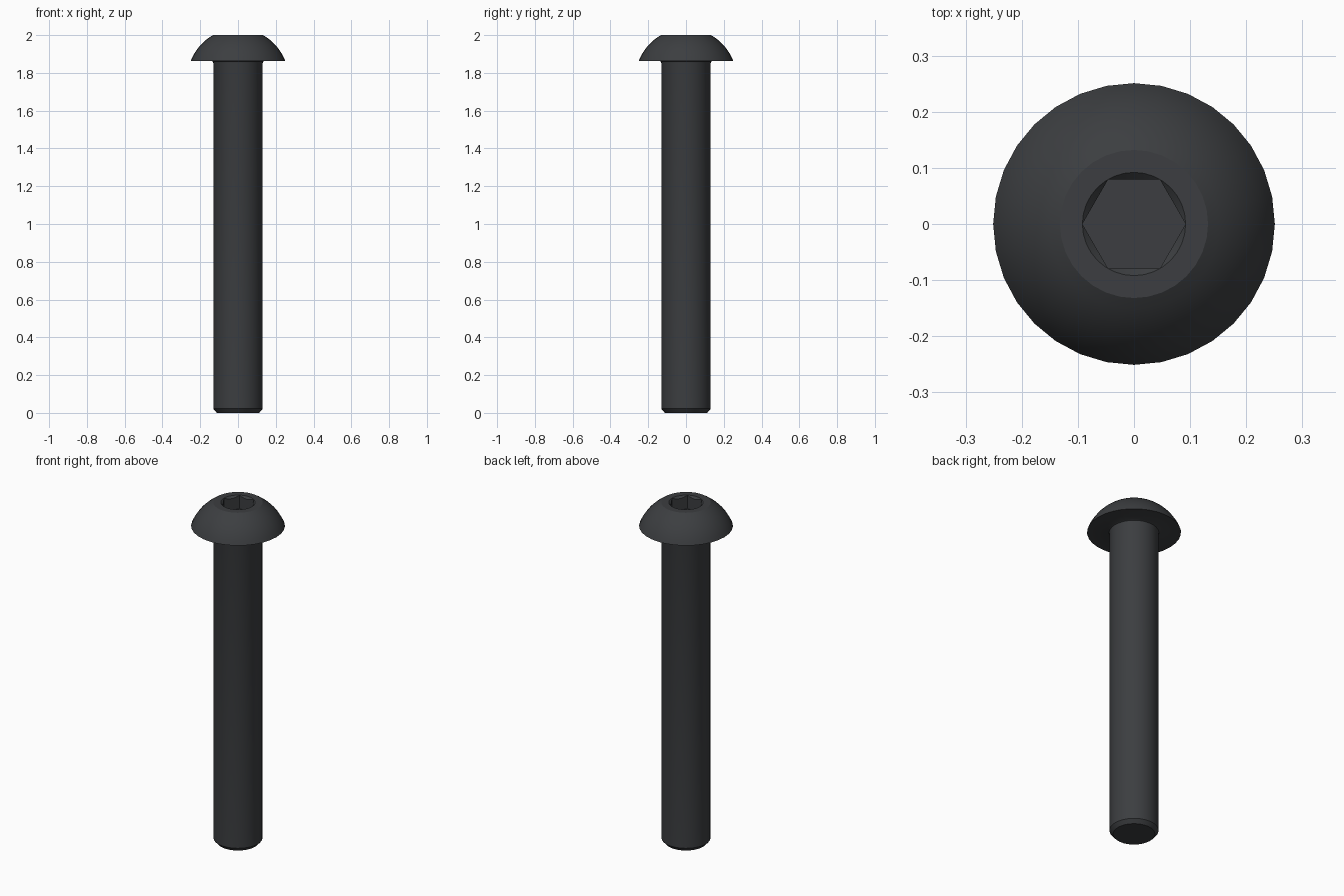
import bpy, bmesh
from math import pi, cos, sin, acos, asin, sqrt

if "Cube" in bpy.data.objects:
    bpy.data.objects.remove(bpy.data.objects["Cube"])

SIDES = 32
HEAD_Z, TOP_Z = 1.862, 2.0
HEAD_R, FLAT_R, SHANK_R = 0.251, 0.132, 0.131
SOCKET_R, SOCKET_DEPTH = 0.092, 0.08


def lathe(name, profile, sides):
    """Revolve (radius, z) points around z and cap both ends."""
    bm = bmesh.new()
    rings = [[bm.verts.new((r * cos(2 * pi * i / sides), r * sin(2 * pi * i / sides), z))
              for i in range(sides)] for r, z in profile]
    for a, b in zip(rings, rings[1:]):
        for i in range(sides):
            j = (i + 1) % sides
            bm.faces.new((a[i], a[j], b[j], b[i]))
    bm.faces.new(rings[0][::-1])
    bm.faces.new(rings[-1])
    bmesh.ops.recalc_face_normals(bm, faces=bm.faces)
    mesh = bpy.data.meshes.new(name)
    bm.to_mesh(mesh)
    bm.free()
    obj = bpy.data.objects.new(name, mesh)
    bpy.context.collection.objects.link(obj)
    return obj


# Domed head: arc of a sphere centred on the axis
c = (FLAT_R**2 + TOP_Z**2 - HEAD_R**2 - HEAD_Z**2) / (2 * (TOP_Z - HEAD_Z))
R = sqrt(HEAD_R**2 + (HEAD_Z - c)**2)
a0, a1 = acos(HEAD_R / R), acos(FLAT_R / R)
dome = [(R * cos(a0 + (a1 - a0) * i / 8), c + R * sin(a0 + (a1 - a0) * i / 8))
        for i in range(9)]

# Screw body: chamfered tip, shank, small fillet, head
profile = [(0.112, 0), (SHANK_R, 0.022), (SHANK_R, HEAD_Z - 0.009),
           (SHANK_R + 0.002, HEAD_Z - 0.003), (SHANK_R + 0.008, HEAD_Z)] + dome
screw = lathe("button_head_screw", profile, SIDES)

# Hex socket and its conical lead-in
hex_cut = lathe("hex_cutter", [(SOCKET_R, TOP_Z - SOCKET_DEPTH), (SOCKET_R, TOP_Z + 0.1)], 6)
cone_cut = lathe("lead_in_cutter", [(SOCKET_R - 0.03, TOP_Z - 0.03),
                                    (SOCKET_R + 0.0005, TOP_Z + 0.0005)], SIDES)
bpy.context.view_layer.objects.active = screw
screw.select_set(True)
for cutter in (hex_cut, cone_cut):
    cutter.hide_render = True
    mod = screw.modifiers.new("socket", 'BOOLEAN')
    mod.operation, mod.solver, mod.object = 'DIFFERENCE', 'EXACT', cutter
    bpy.ops.object.modifier_apply(modifier=mod.name)
    bpy.data.objects.remove(cutter)

# Smooth round surfaces with crisp edges
bpy.ops.object.shade_smooth_by_angle(angle=pi / 6)

# Black oxide finish
mat = bpy.data.materials.new("black_oxide")
mat.diffuse_color = (0.045, 0.048, 0.052, 1)
mat.use_nodes = True
mat.node_tree.nodes["Principled BSDF"].inputs["Base Color"].default_value = mat.diffuse_color
screw.data.materials.clear()
screw.data.materials.append(mat)
